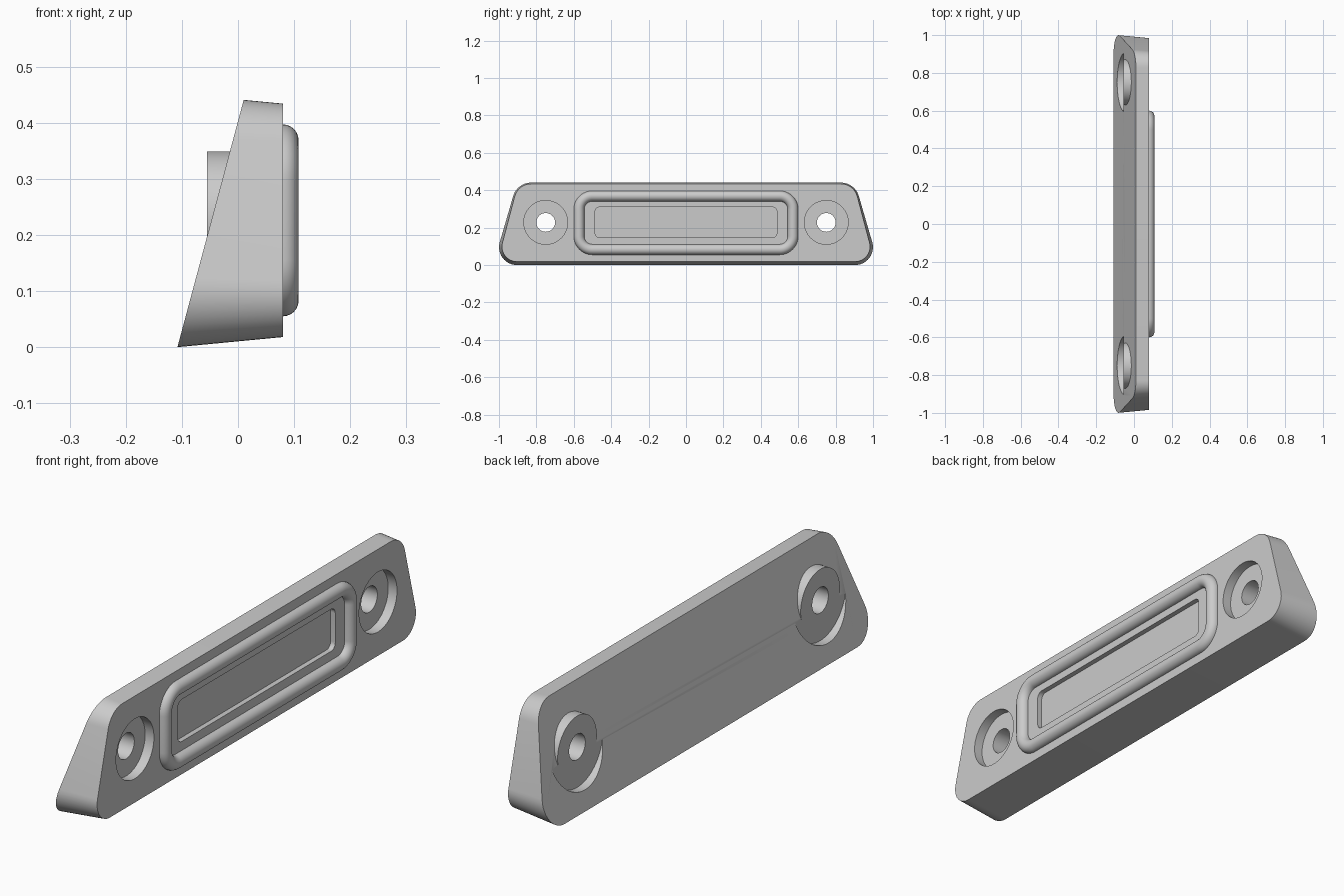
import bpy
import bmesh
from math import atan2, cos, sin, pi, radians, tau
from mathutils import Vector, Matrix

if "Cube" in bpy.data.objects:
    bpy.data.objects.remove(bpy.data.objects["Cube"])

grey = bpy.data.materials.new("plain_grey")
grey.use_nodes = True
grey.diffuse_color = (0.6, 0.6, 0.6, 1)
grey.node_tree.nodes["Principled BSDF"].inputs["Base Color"].default_value = (0.6, 0.6, 0.6, 1)


def make_object(name, bm):
    bmesh.ops.recalc_face_normals(bm, faces=bm.faces)
    mesh = bpy.data.meshes.new(name)
    bm.to_mesh(mesh)
    bm.free()
    mesh.materials.append(grey)
    obj = bpy.data.objects.new(name, mesh)
    bpy.context.collection.objects.link(obj)
    return obj


def rounded_outline(corners, radii, grow, steps=12):
    """Outline in the y-z plane with filleted corners, offset outwards by grow."""
    points = []
    count = len(corners)
    for i, radius in enumerate(radii):
        here = Vector(corners[i])
        d_in = (here - Vector(corners[i - 1])).normalized()
        d_out = (Vector(corners[(i + 1) % count]) - here).normalized()
        n_in = Vector((d_in.y, -d_in.x))
        n_out = Vector((d_out.y, -d_out.x))
        centre = here - (n_in + n_out) * (radius / (1 + n_in.dot(n_out)))
        start = atan2(n_in.y, n_in.x)
        sweep = (atan2(n_out.y, n_out.x) - start) % tau
        for k in range(steps + 1):
            a = start + sweep * k / steps
            points.append(centre + Vector((cos(a), sin(a))) * (radius + grow))
    return points


def loft(corners, radii, sections):
    """Closed solid through offset outlines; each section is (offset, x)."""
    bm = bmesh.new()
    loops = [[bm.verts.new((x, p.x, p.y)) for p in rounded_outline(corners, radii, grow)]
             for grow, x in sections]
    for a, b in zip(loops, loops[1:]):
        for i in range(len(a)):
            j = (i + 1) % len(a)
            bm.faces.new((a[i], a[j], b[j], b[i]))
    return bm, loops


def solid(name, corners, radii, sections):
    bm, loops = loft(corners, radii, sections)
    bm.faces.new(loops[0])
    bm.faces.new(loops[-1])
    return bm if name is None else make_object(name, bm)


def rectangle(half_y, low, high):
    return [(-half_y, low), (half_y, low), (half_y, high), (-half_y, high)]


def cylinder(name, radius, x0, x1, y):
    bm = bmesh.new()
    place = Matrix.Translation(((x0 + x1) / 2, y, 0.228)) @ Matrix.Rotation(pi / 2, 4, "Y")
    bmesh.ops.create_cone(bm, cap_ends=True, segments=64, radius1=radius,
                          radius2=radius, depth=x1 - x0, matrix=place)
    return make_object(name, bm)


def combine(target, tool, operation):
    tool.hide_render = True
    mod = target.modifiers.new(operation.lower(), "BOOLEAN")
    mod.operation = operation
    mod.solver = "EXACT"
    mod.object = tool
    bpy.context.view_layer.objects.active = target
    bpy.ops.object.modifier_apply(modifier=mod.name)
    bpy.data.objects.remove(tool)


def smooth(obj):
    bpy.ops.object.select_all(action="DESELECT")
    obj.select_set(True)
    bpy.context.view_layer.objects.active = obj
    bpy.ops.object.shade_smooth_by_angle(angle=radians(30))


# Drafted trapezoid body, cut off by the sloping rear plane
FRONT = 0.08
trapezoid = [(-1.008, 0.018), (1.008, 0.018), (0.898, 0.434), (-0.898, 0.434)]
bm = solid(None, trapezoid, [0.08, 0.09, 0.09, 0.08][:1] * 2 + [0.09] * 2,
           [(0.018, -0.108), (0, FRONT)])
cut = bmesh.ops.bisect_plane(bm, geom=bm.verts[:] + bm.edges[:] + bm.faces[:],
                             plane_co=(-0.108, 0, 0), plane_no=(-0.44, 0, 0.118),
                             clear_outer=True)
rim = [e for e in bm.edges if e.is_boundary]
bmesh.ops.holes_fill(bm, edges=rim, sides=0)
body = make_object("mounting_body", bm)

# Screw bosses with rear recess, front counterbore and through hole
for y in (-0.75, 0.75):
    combine(body, cylinder("boss", 0.121, -0.09, 0.02, y), "UNION")
    combine(body, cylinder("rear_recess", 0.158, -0.3, -0.055, y), "DIFFERENCE")
    combine(body, cylinder("counterbore", 0.117, 0.042, 0.2, y), "DIFFERENCE")
    combine(body, cylinder("screw_hole", 0.05, -0.3, 0.2, y), "DIFFERENCE")

# Shallow rectangular pocket in the front
pocket = solid("pocket", rectangle(0.486, 0.146, 0.31), [0.025] * 4,
               [(0, 0.06), (0, 0.15)])
combine(body, pocket, "DIFFERENCE")
smooth(body)

# Half-round raised rim around the pocket
HALF = 0.028
arc = [(HALF * cos(pi * k / 12), FRONT + HALF * sin(pi * k / 12)) for k in range(13)]
sections = [(HALF, FRONT - 0.005)] + arc + [(-HALF, FRONT - 0.005)]
bm, loops = loft(rectangle(0.572, 0.083, 0.369), [0.072] * 4, sections)
bmesh.ops.bridge_loops(bm, edges=[e for e in bm.edges if e.is_boundary])
smooth(make_object("raised_rim", bm))
